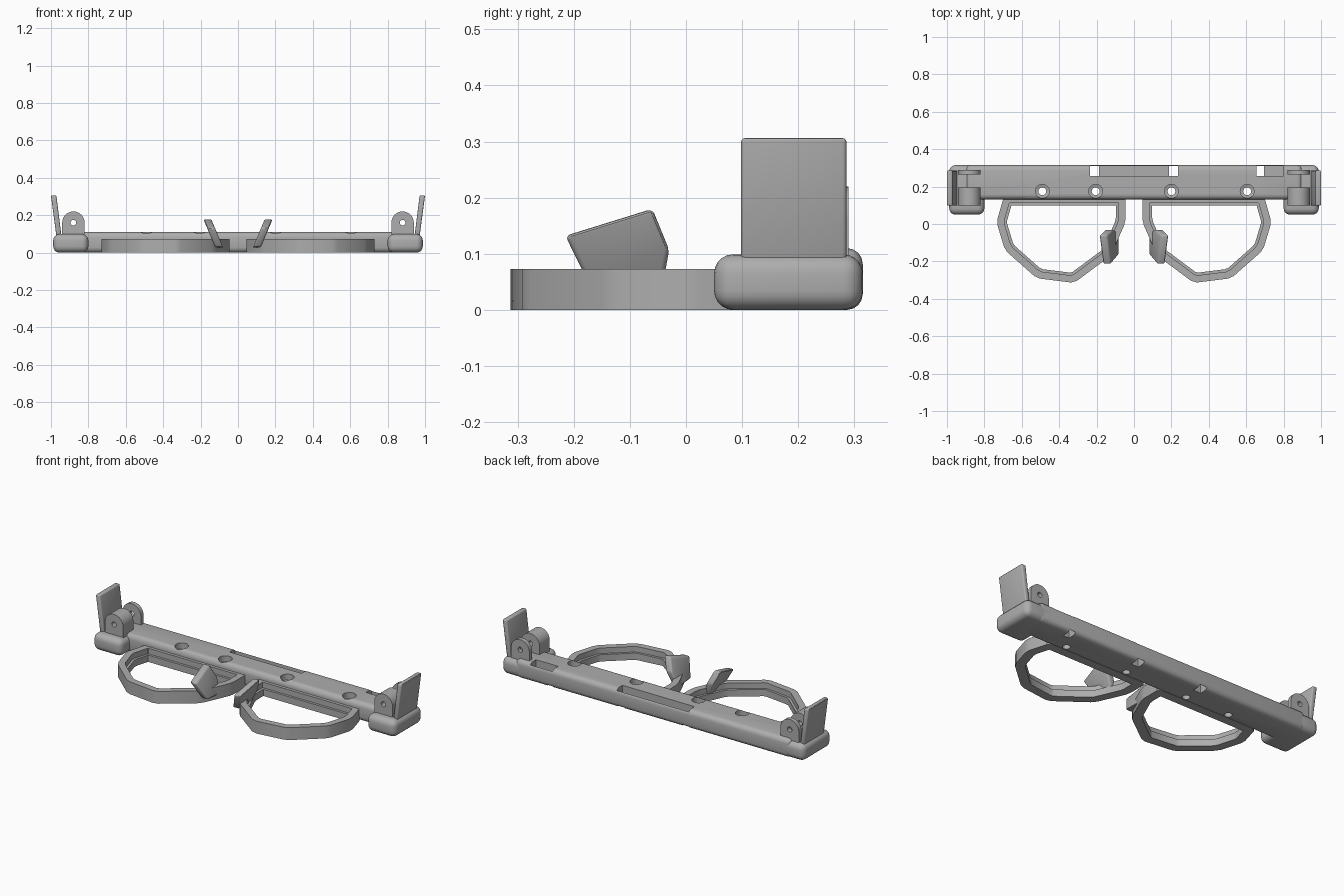
import bpy, bmesh, math
from mathutils import Vector

cube = bpy.data.objects.get("Cube")
if cube:
    bpy.data.objects.remove(cube)

grey = bpy.data.materials.new("plain grey")
grey.use_nodes = True
tone = (0.42, 0.42, 0.42, 1)
grey.diffuse_color = tone
grey.node_tree.nodes["Principled BSDF"].inputs["Base Color"].default_value = tone


def finish(name, bm, bevel=0, segments=4):
    """Turn a bmesh into a shaded object, with optional rounded edges."""
    bmesh.ops.recalc_face_normals(bm, faces=bm.faces)
    mesh = bpy.data.meshes.new(name)
    bm.to_mesh(mesh)
    bm.free()
    mesh.materials.append(grey)
    ob = bpy.data.objects.new(name, mesh)
    bpy.context.collection.objects.link(ob)
    if bevel:
        mod = ob.modifiers.new("round", 'BEVEL')
        mod.width, mod.segments = bevel, segments
        apply(ob, mod)
    smooth(ob)
    return ob


def select(ob):
    bpy.ops.object.select_all(action='DESELECT')
    ob.select_set(True)
    bpy.context.view_layer.objects.active = ob


def apply(ob, mod):
    select(ob)
    bpy.ops.object.modifier_apply(modifier=mod.name)


def smooth(ob):
    select(ob)
    bpy.ops.object.shade_smooth_by_angle(angle=math.radians(32))


def prism(points, step):
    """Extrude a closed outline of 3D points along a vector."""
    bm = bmesh.new()
    face = bm.faces.new([bm.verts.new(p) for p in points])
    new = bmesh.ops.extrude_face_region(bm, geom=[face])["geom"]
    verts = [v for v in new if isinstance(v, bmesh.types.BMVert)]
    bmesh.ops.translate(bm, verts=verts, vec=step)
    return bm


def box(x0, x1, y0, y1, z0, z1):
    return prism([(x0, y0, z0), (x1, y0, z0), (x1, y1, z0), (x0, y1, z0)],
                 (0, 0, z1 - z0))


def lathe(centre, axis, rings, n=32):
    """Solid of revolution from (radius, distance) pairs along Y or Z."""
    bm = bmesh.new()
    loops = []
    for r, d in rings:
        loop = []
        for i in range(n):
            a = math.tau * i / n
            c, s = r * math.cos(a), r * math.sin(a)
            offset = Vector((c, s, d)) if axis == 'Z' else Vector((c, d, s))
            loop.append(bm.verts.new(Vector(centre) + offset))
        loops.append(loop)
    for a, b in zip(loops, loops[1:]):
        for i in range(n):
            j = (i + 1) % n
            bm.faces.new((a[i], a[j], b[j], b[i]))
    bm.faces.new(loops[0])
    bm.faces.new(loops[-1])
    return bm


def cut(ob, bm):
    cutter = finish("cutter", bm)
    cutter.hide_render = True
    mod = ob.modifiers.new("cut", 'BOOLEAN')
    mod.operation, mod.solver, mod.object = 'DIFFERENCE', 'EXACT', cutter
    apply(ob, mod)
    bpy.data.objects.remove(cutter)
    smooth(ob)


def offset(points, d):
    """Move an anticlockwise outline inward by d with mitred corners."""
    result = []
    for i, p in enumerate(points):
        a = (p - points[i - 1]).normalized()
        b = (points[(i + 1) % len(points)] - p).normalized()
        na, nb = Vector((-a.y, a.x)), Vector((-b.y, b.x))
        result.append(p + (na + nb) * d / (1 + na.dot(nb)))
    return result


# Brow bar with screw holes and back slots
bar = finish("brow_bar", box(-0.9, 0.9, 0.13, 0.315, 0, 0.11), 0.028)
for x in (-0.49, -0.205, 0.2, 0.605):
    cut(bar, lathe((x, 0.175, 0), 'Z',
                   [(0.021, -0.02), (0.021, 0.07), (0.037, 0.075), (0.037, 0.13)]))
for x0, x1 in ((-0.235, 0.235), (0.655, 0.8)):
    cut(bar, box(x0, x1, 0.257, 0.309, 0.06, 0.15))
for x0, x1 in ((-0.235, -0.187), (0.187, 0.235), (0.655, 0.695)):
    cut(bar, box(x0, x1, 0.257, 0.309, -0.02, 0.08))

# Outline of one lens rim, with small cut corners
corners = [Vector(p) for p in ((0.045, 0.15), (0.045, 0.01), (0.125, -0.17),
           (0.32, -0.315), (0.52, -0.29), (0.69, -0.14), (0.735, 0.01), (0.695, 0.15))]
outline = []
for i, p in enumerate(corners):
    for q in (corners[i - 1], corners[(i + 1) % len(corners)]):
        outline.append(p + (q - p).normalized() * 0.018)
section = [(0, 0), (0, 0.073), (0.038, 0.073), (0.038, 0.04), (0.052, 0.04), (0.052, 0)]

for side, label in ((1, "left"), (-1, "right")):
    # Lens rim with an inner ledge
    bm = bmesh.new()
    loops = [[bm.verts.new((side * p.x, p.y, z)) for p in offset(outline, d)]
             for d, z in section]
    for k, loop in enumerate(loops):
        inner = loops[(k + 1) % len(loops)]
        for i in range(len(loop)):
            j = (i + 1) % len(loop)
            bm.faces.new((loop[i], loop[j], inner[j], inner[i]))
    finish(label + "_lens_rim", bm)

    # Nose pad leaning outward
    pad = [(-0.215, 0.132), (-0.06, 0.18), (-0.03, 0.107), (-0.045, 0.025), (-0.165, 0.03)]
    pts = [(side * (0.089 + 0.42 * (z - 0.05)), y, z) for y, z in pad]
    finish(label + "_nose_pad", prism(pts, (side * 0.042, 0, 0)), 0.009, 3)

    # Rounded end block
    x0, x1 = sorted((side * 0.8, side * 0.988))
    finish(label + "_end_block", box(x0, x1, 0.05, 0.315, 0, 0.099), 0.034, 5)

    # Upright temple stop
    slab = [(0.943, 0.08), (0.97, 0.08), (1, 0.306), (0.971, 0.306)]
    pts = [(side * x, 0.098, z) for x, z in slab]
    finish(label + "_temple_stop", prism(pts, (0, 0.188, 0)), 0.007, 3)

    # Hinge knuckles with a pin hole
    for part, y0, y1 in (("front", 0.1, 0.195), ("back", 0.265, 0.29)):
        arch = [(side * 0.88 + 0.06 * math.cos(math.pi * i / 16), y0,
                 0.16 + 0.06 * math.sin(math.pi * i / 16)) for i in range(17)]
        arch += [(side * 0.88 - 0.06, y0, 0.07), (side * 0.88 + 0.06, y0, 0.07)]
        knuckle = finish(f"{label}_{part}_hinge_knuckle", prism(arch, (0, y1 - y0, 0)))
        cut(knuckle, lathe((side * 0.88, 0, 0.16), 'Y', [(0.015, 0.05), (0.015, 0.35)], 20))
